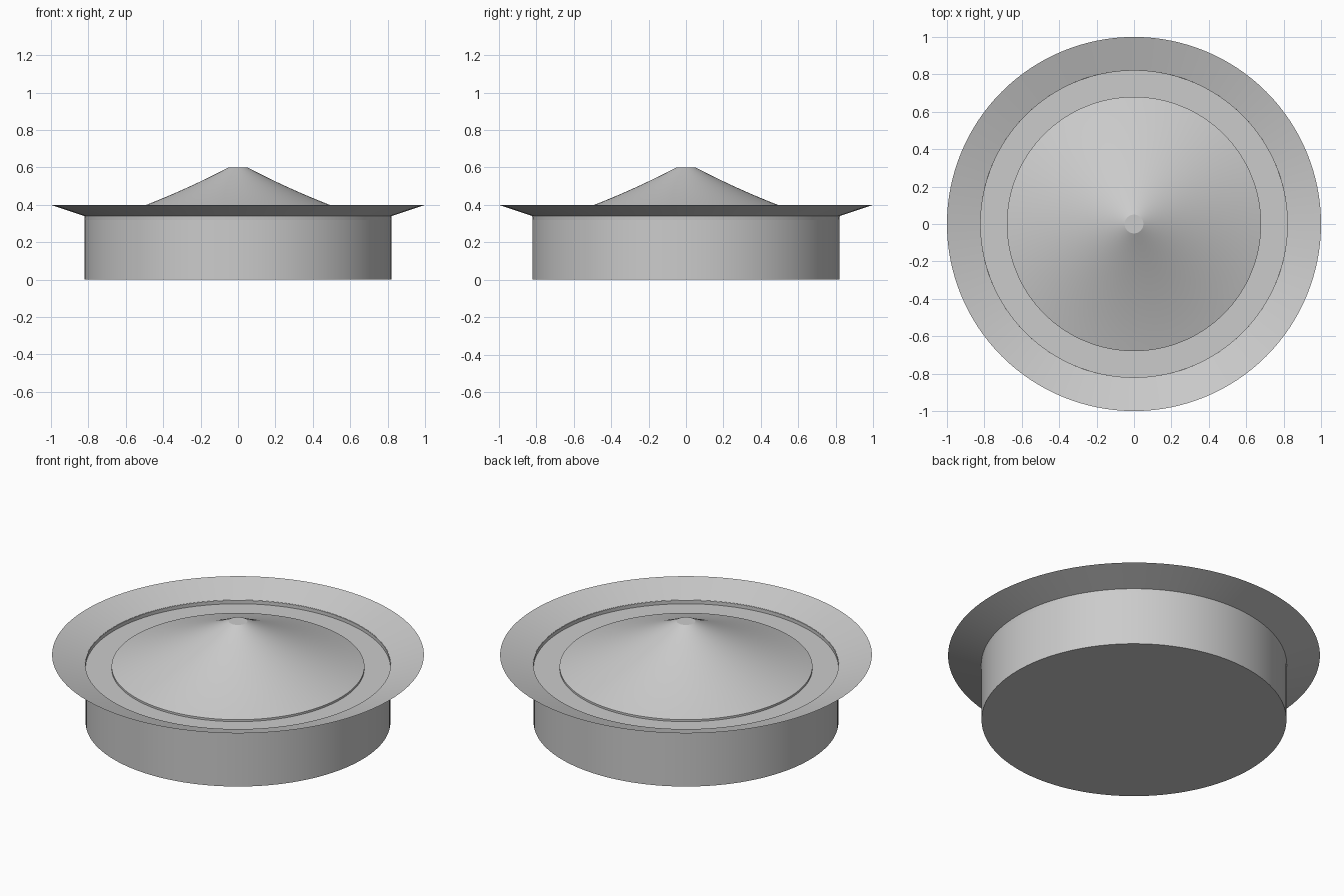
import bpy, bmesh, math

if "Cube" in bpy.data.objects:
    bpy.data.objects.remove(bpy.data.objects["Cube"])

SEGMENTS = 128


def lathe(name, profile):
    """Spin a (radius, height) profile around the z axis."""
    bm = bmesh.new()
    verts = [bm.verts.new((r, 0, z)) for r, z in profile]
    edges = [bm.edges.new(pair) for pair in zip(verts, verts[1:])]
    bmesh.ops.spin(bm, geom=verts + edges, cent=(0, 0, 0), axis=(0, 0, 1),
                   angle=math.tau, steps=SEGMENTS, use_duplicate=False)
    bmesh.ops.remove_doubles(bm, verts=bm.verts, dist=1e-4)
    bmesh.ops.recalc_face_normals(bm, faces=bm.faces)
    # profiles run outward-facing; make sure the surface faces out
    mesh = bpy.data.meshes.new(name)
    bm.to_mesh(mesh)
    bm.free()
    obj = bpy.data.objects.new(name, mesh)
    bpy.context.collection.objects.link(obj)
    bpy.ops.object.select_all(action='DESELECT')
    obj.select_set(True)
    bpy.context.view_layer.objects.active = obj
    bpy.ops.object.shade_smooth_by_angle(angle=math.radians(15))
    return obj


# Drum with a thin flared brim and a shallow recessed floor
lathe("drum_with_brim", [(0, 0), (0.82, 0), (0.82, 0.34), (1.0, 0.40),
                         (0.822, 0.342), (0.82, 0.32), (0, 0.32)])

# Gently concave cone: its slope steepens towards the flat tip
R_TIP, R_RIM, STEPS = 0.05, 0.68, 14
cone = [(0, 0.32), (R_RIM, 0.32)]
for i in range(STEPS + 1):
    r = R_RIM + (R_TIP - R_RIM) * i / STEPS
    drop = 0.5355 * (r - R_TIP) - 0.15 * (r ** 2 - R_TIP ** 2)
    cone.append((r, 0.60 - drop))
lathe("cone_lid", cone[1:] + [(0, 0.60)])
